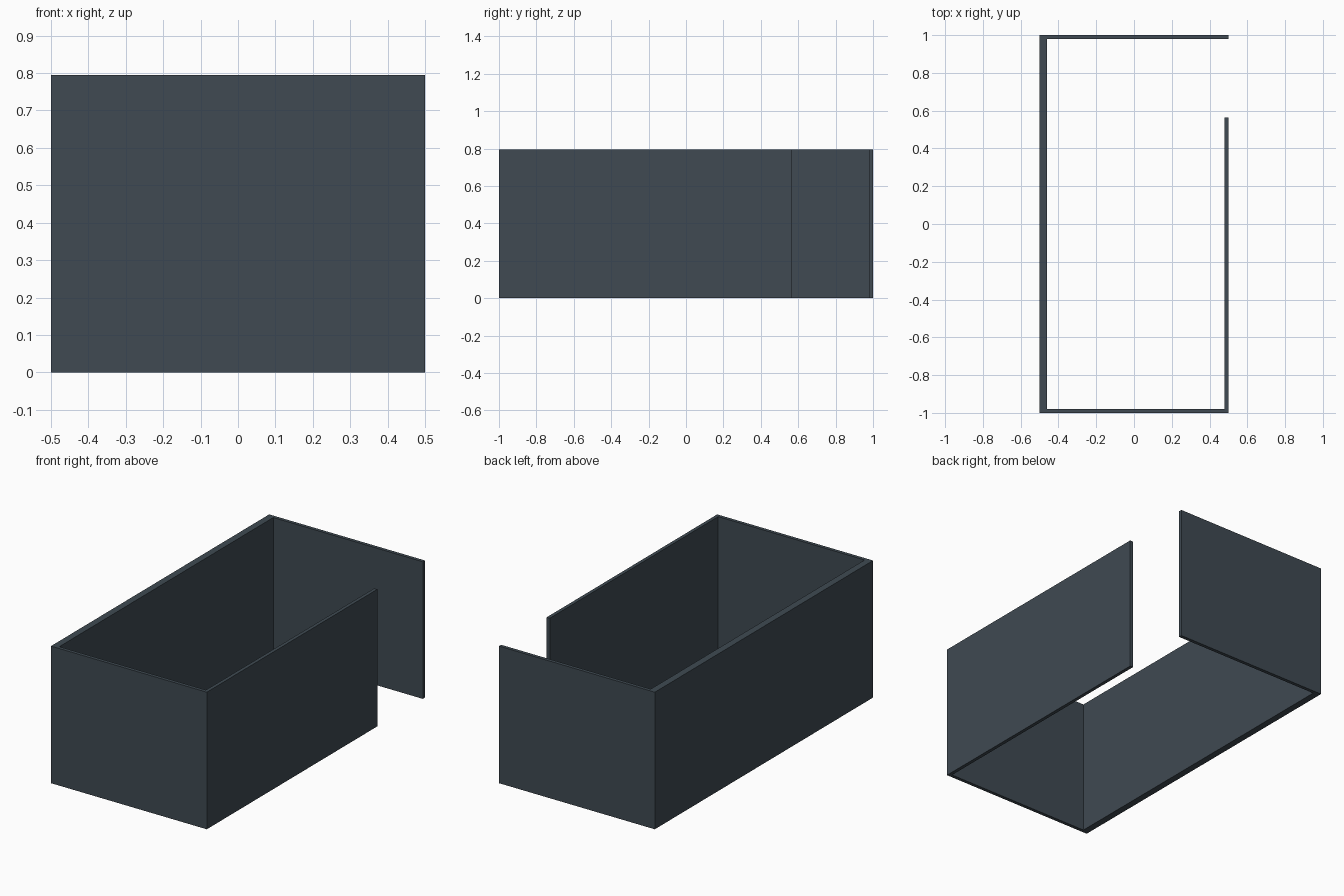
import bpy, bmesh

if "Cube" in bpy.data.objects:
    bpy.data.objects.remove(bpy.data.objects["Cube"])

HEIGHT = 0.795
HX, HY = 0.5, 1.0        # half width and half length
THIN, THICK = 0.02, 0.04  # wall thicknesses
GAP_Y = 0.563            # where the right wall stops, leaving a doorway

# Plan of the open-topped, floorless enclosure, anticlockwise
plan = [
    (-HX, -HY), (HX, -HY), (HX, GAP_Y), (HX - THIN, GAP_Y),
    (HX - THIN, -HY + THIN), (-HX + THICK, -HY + THIN),
    (-HX + THICK, HY - THIN), (HX, HY - THIN), (HX, HY), (-HX, HY),
]

# Walls: plan extruded upward
bm = bmesh.new()
base = bm.faces.new([bm.verts.new((x, y, 0)) for x, y in plan])
top = bmesh.ops.extrude_face_region(bm, geom=[base], use_keep_orig=True)
bmesh.ops.translate(bm, vec=(0, 0, HEIGHT),
                    verts=[g for g in top["geom"] if isinstance(g, bmesh.types.BMVert)])
bmesh.ops.recalc_face_normals(bm, faces=bm.faces)
mesh = bpy.data.meshes.new("enclosure_walls")
bm.to_mesh(mesh)
bm.free()
walls = bpy.data.objects.new("enclosure_walls", mesh)
bpy.context.collection.objects.link(walls)

# Dark slate colour
slate = bpy.data.materials.new("dark_slate")
slate.diffuse_color = (0.05, 0.068, 0.085, 1)
slate.use_nodes = True
slate.node_tree.nodes["Principled BSDF"].inputs["Base Color"].default_value = slate.diffuse_color
mesh.materials.append(slate)
